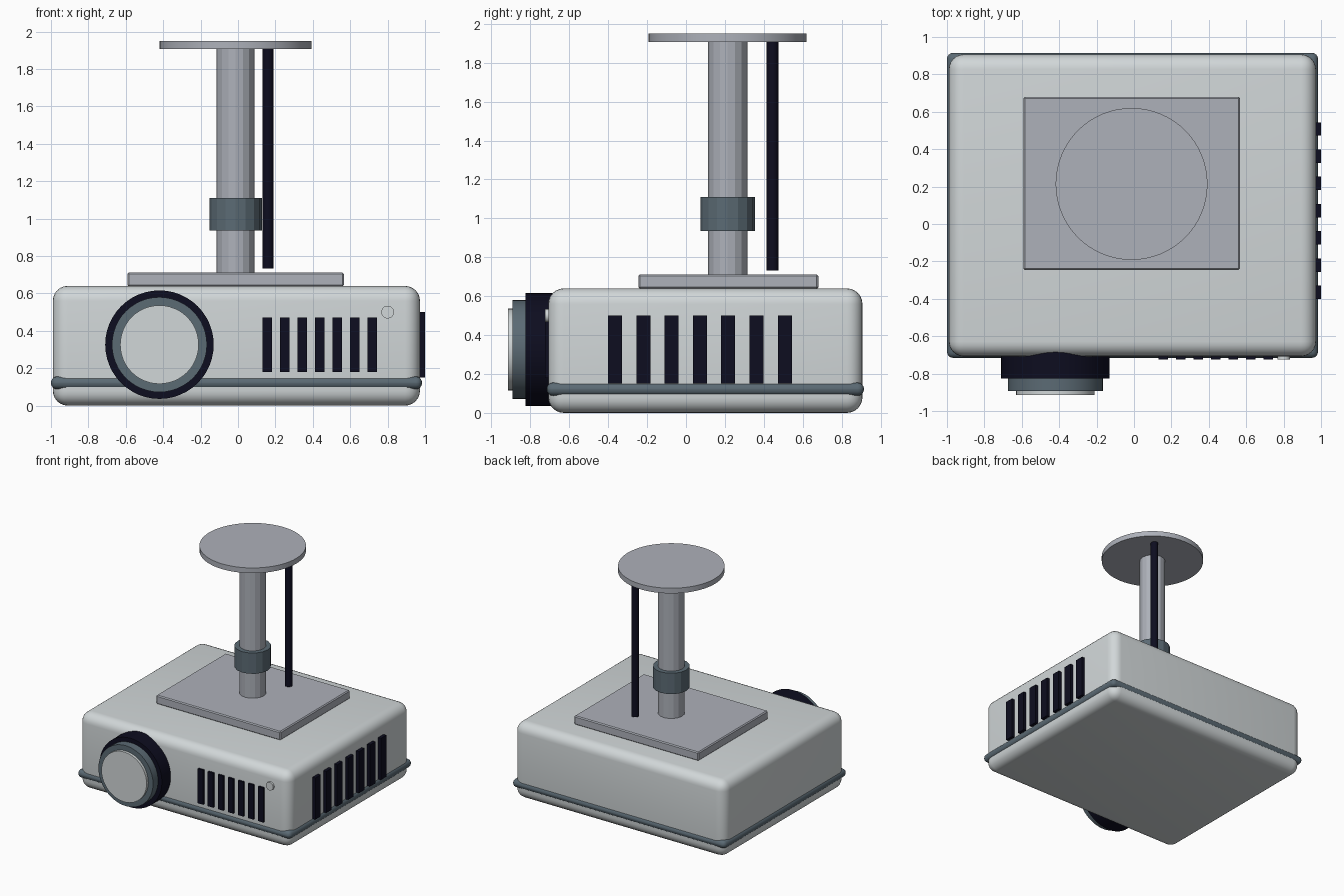
import bpy
import math

cube = bpy.data.objects.get("Cube")
if cube:
    bpy.data.objects.remove(cube, do_unlink=True)


def material(name, rgb):
    mat = bpy.data.materials.new(name)
    mat.use_nodes = True
    mat.diffuse_color = (*rgb, 1)
    mat.node_tree.nodes["Principled BSDF"].inputs["Base Color"].default_value = (*rgb, 1)
    return mat


shell = material("pale grey shell", (0.64, 0.68, 0.69))
metal = material("mount grey", (0.42, 0.44, 0.49))
slate = material("slate trim", (0.105, 0.145, 0.175))
dark = material("dark navy", (0.004, 0.004, 0.014))


def finish(name, mat, bevel=0, segments=1, smooth=False):
    obj = bpy.context.object
    obj.name = name
    obj.data.materials.append(mat)
    if bevel:
        mod = obj.modifiers.new("rounded edges", "BEVEL")
        mod.width, mod.segments = bevel, segments
        bpy.ops.object.modifier_apply(modifier=mod.name)
    if smooth:
        bpy.ops.object.shade_smooth_by_angle(angle=math.radians(35))
    return obj


def box(name, mat, low, high, **style):
    """Box spanning two opposite corners."""
    centre = [(a + b) / 2 for a, b in zip(low, high)]
    bpy.ops.mesh.primitive_cube_add(size=1, location=centre)
    bpy.context.object.scale = [b - a for a, b in zip(low, high)]
    bpy.ops.object.transform_apply(location=False, rotation=False, scale=True)
    return finish(name, mat, **style)


def post(name, mat, x, y, z0, z1, radius, sides, **style):
    """Upright cylinder."""
    bpy.ops.mesh.primitive_cylinder_add(vertices=sides, radius=radius, depth=z1 - z0,
                                        location=(x, y, (z0 + z1) / 2))
    return finish(name, mat, **style)


def barrel(name, mat, x, z, y0, y1, radius, sides=48):
    """Cylinder lying along the front-back axis."""
    bpy.ops.mesh.primitive_cylinder_add(vertices=sides, radius=radius, depth=y1 - y0,
                                        location=(x, (y0 + y1) / 2, z),
                                        rotation=(math.pi / 2, 0, 0))
    return finish(name, mat, smooth=True)


# Main housing and the trim band round its lower part
FRONT, SIDE = -0.708, 0.973
box("housing", shell, (-0.99, FRONT, 0), (SIDE, 0.907, 0.64),
    bevel=0.08, segments=6, smooth=True)
box("trim_band", slate, (-1.0, -0.716, 0.088), (0.984, 0.915, 0.156),
    bevel=0.033, segments=4, smooth=True)

# Lens: outer ring, inner barrel and glass
LENS_X, LENS_Z = -0.42, 0.326
barrel("lens_outer_ring", dark, LENS_X, LENS_Z, -0.825, -0.66, 0.29)
barrel("lens_barrel", slate, LENS_X, LENS_Z, -0.892, -0.7, 0.254)
barrel("lens_glass", shell, LENS_X, LENS_Z, -0.915, -0.8, 0.21)

# Small button on the front
barrel("front_button", shell, 0.80, 0.5, -0.724, -0.69, 0.034, 24)

# Vent slats on the front and on the left side
for i in range(7):
    x = 0.157 + 0.0935 * i
    box(f"front_vent_{i + 1}", dark, (x - 0.025, -0.724, 0.18), (x + 0.025, -0.69, 0.47))
    y = -0.365 + 0.1455 * i
    box(f"side_vent_{i + 1}", dark, (0.95, y - 0.036, 0.15), (1.0, y + 0.036, 0.5))

# Ceiling mount: base plate, pole, collar and ceiling disc
POLE_X, POLE_Y = -0.013, 0.214
box("mount_plate", metal, (-0.592, -0.245, 0.638), (0.566, 0.68, 0.712), bevel=0.008)
post("mount_pole", metal, POLE_X, POLE_Y, 0.7, 1.92, 0.102, 16)
post("pole_collar", slate, POLE_X, POLE_Y, 0.935, 1.11, 0.14, 16)
post("ceiling_disc", metal, POLE_X, POLE_Y, 1.906, 1.95, 0.406, 64, smooth=True)

# Cable hanging behind the pole
post("cable", dark, 0.16, 0.445, 0.732, 1.91, 0.03, 12, smooth=True)
